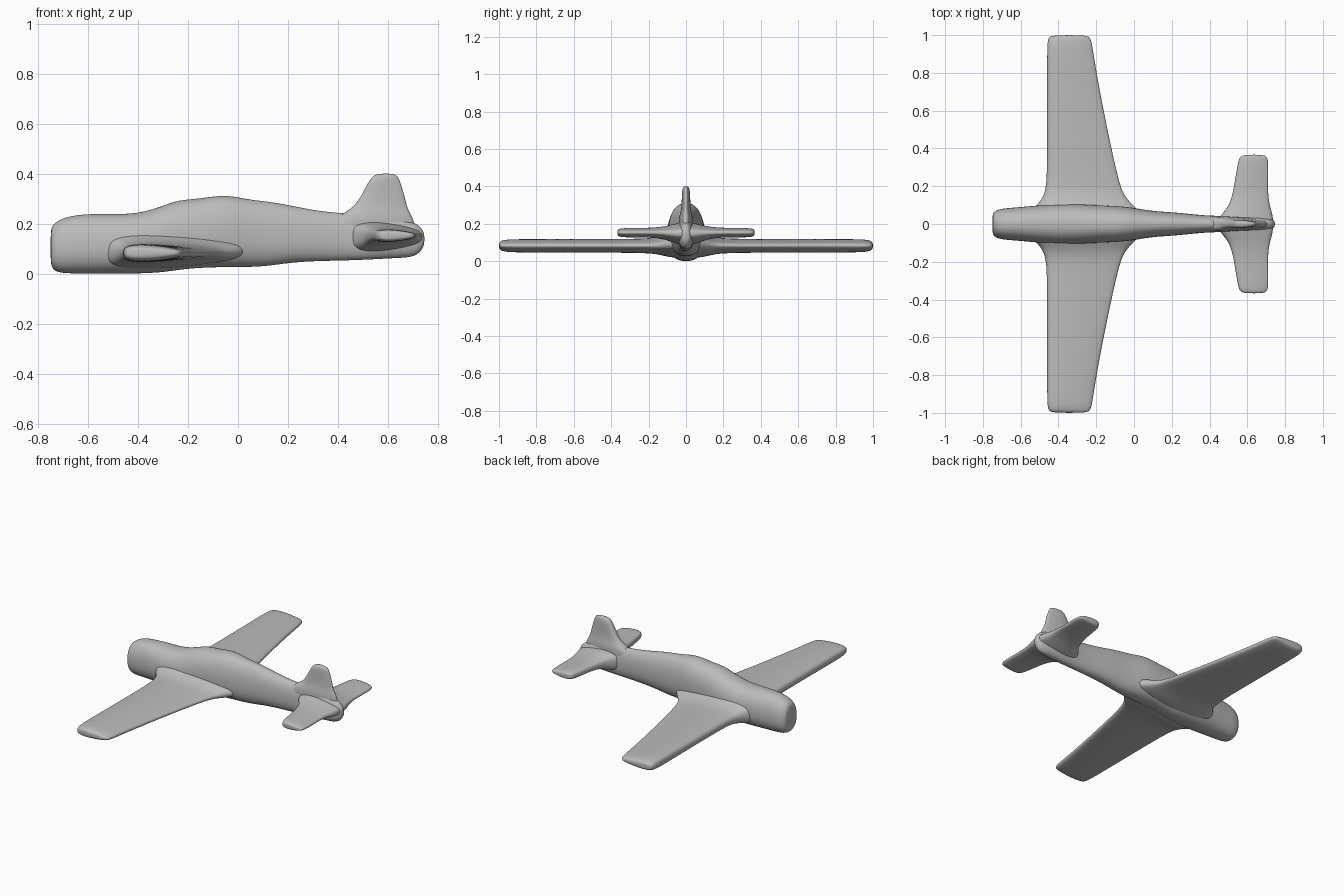
import bpy, bmesh, math

cube = bpy.data.objects.get("Cube")
if cube:
    bpy.data.objects.remove(cube)

grey = bpy.data.materials.new("plain grey")
grey.use_nodes = True
colour = (0.5, 0.5, 0.5, 1)
grey.diffuse_color = colour
grey.node_tree.nodes["Principled BSDF"].inputs["Base Color"].default_value = colour


def power(v, p):
    return math.copysign(abs(v) ** p, v)


def loft(name, rings):
    """Skin a list of equal rings, cap both ends and smooth the result."""
    bm = bmesh.new()
    loops = [[bm.verts.new(p) for p in ring] for ring in rings]
    n = len(loops[0])
    for a, b in zip(loops, loops[1:]):
        for i in range(n):
            j = (i + 1) % n
            bm.faces.new((a[i], a[j], b[j], b[i]))
    bm.faces.new(loops[0][::-1])
    bm.faces.new(loops[-1])
    bmesh.ops.recalc_face_normals(bm, faces=bm.faces)
    for f in bm.faces:
        f.smooth = True
    mesh = bpy.data.meshes.new(name)
    bm.to_mesh(mesh)
    bm.free()
    mesh.materials.append(grey)
    obj = bpy.data.objects.new(name, mesh)
    bpy.context.collection.objects.link(obj)
    sub = obj.modifiers.new("Smooth", "SUBSURF")
    sub.levels = sub.render_levels = 2
    return obj


def body_ring(x, low, high, half_width, n=28):
    """Rounded body section, widest a little below mid height."""
    mid = low + 0.45 * (high - low)
    ring = []
    for i in range(n):
        a = 2 * math.pi * i / n
        s = power(math.sin(a), 0.88)
        z = mid + s * ((high - mid) if s > 0 else (mid - low))
        ring.append((x, half_width * power(math.cos(a), 0.88), z))
    return ring


def foil(front, rear, n=24):
    """Blunt-nosed section: (x, thickness from -1 to 1) pairs."""
    points = []
    for i in range(n):
        a = 2 * math.pi * i / n
        u = (1 - math.cos(a)) / 2
        points.append((front + u * (rear - front),
                       1.2 * power(math.sin(a), 0.6) * (1 - 0.5 * u)))
    return points


def span_surface(name, half):
    """Full-span surface mirrored from stations: y, front, rear, low, high."""
    left = [(-s[0],) + s[1:] for s in half[:-1]]
    rings = []
    for y, front, rear, low, high in left + half[::-1]:
        rings.append([(x, y, (low + high) / 2 + t * (high - low) / 2)
                      for x, t in foil(front, rear)])
    return loft(name, rings)


# Fuselage with blunt nose, raised cockpit hump and slim tail: x, low, high, half width
fuselage = [
    (-0.75, 0.045, 0.17, 0.05), (-0.742, 0.018, 0.195, 0.064),
    (-0.72, 0.005, 0.213, 0.077), (-0.68, 0.001, 0.23, 0.084),
    (-0.61, 0.0, 0.24, 0.089), (-0.5, 0.0, 0.24, 0.1),
    (-0.4, 0.0, 0.24, 0.105), (-0.3, 0.005, 0.272, 0.105),
    (-0.24, 0.015, 0.296, 0.102), (-0.15, 0.024, 0.301, 0.098),
    (-0.05, 0.026, 0.319, 0.094), (0.04, 0.026, 0.297, 0.078),
    (0.12, 0.03, 0.29, 0.067), (0.2, 0.043, 0.276, 0.063),
    (0.3, 0.05, 0.255, 0.053), (0.4, 0.052, 0.243, 0.043),
    (0.5, 0.055, 0.24, 0.044), (0.62, 0.062, 0.23, 0.044),
    (0.7, 0.065, 0.21, 0.035), (0.733, 0.088, 0.185, 0.025),
    (0.746, 0.12, 0.16, 0.014),
]
loft("fuselage", [body_ring(*s) for s in fuselage])

# Wing with straight leading edge, tapered trailing edge and flared root
span_surface("wing", [
    (1.0, -0.435, -0.25, 0.066, 0.1), (0.986, -0.455, -0.23, 0.054, 0.112),
    (0.95, -0.461, -0.22, 0.046, 0.119), (0.8, -0.461, -0.198, 0.045, 0.12),
    (0.5, -0.461, -0.14, 0.045, 0.12), (0.22, -0.462, -0.078, 0.043, 0.121),
    (0.155, -0.478, -0.052, 0.036, 0.13), (0.11, -0.505, -0.015, 0.024, 0.15),
    (0.07, -0.55, 0.03, 0.016, 0.172), (0.0, -0.58, 0.06, 0.015, 0.185),
])

# Tailplane with the same rounded tips and flared root
span_surface("tailplane", [
    (0.367, 0.585, 0.685, 0.138, 0.168), (0.357, 0.56, 0.705, 0.13, 0.175),
    (0.325, 0.548, 0.713, 0.126, 0.179), (0.2, 0.53, 0.71, 0.126, 0.179),
    (0.14, 0.516, 0.712, 0.121, 0.184), (0.09, 0.497, 0.722, 0.107, 0.193),
    (0.05, 0.46, 0.735, 0.09, 0.205), (0.0, 0.43, 0.74, 0.08, 0.215),
])

# Upright fin: z, front, rear, half thickness
fin = [
    (0.15, 0.36, 0.72, 0.04), (0.22, 0.385, 0.703, 0.042),
    (0.248, 0.43, 0.686, 0.035), (0.27, 0.464, 0.676, 0.028),
    (0.31, 0.492, 0.667, 0.024), (0.36, 0.517, 0.652, 0.023),
    (0.388, 0.535, 0.641, 0.02), (0.401, 0.558, 0.625, 0.012),
]
loft("tail_fin", [[(x, t * w, z) for x, t in foil(front, rear)]
                  for z, front, rear, w in fin])
